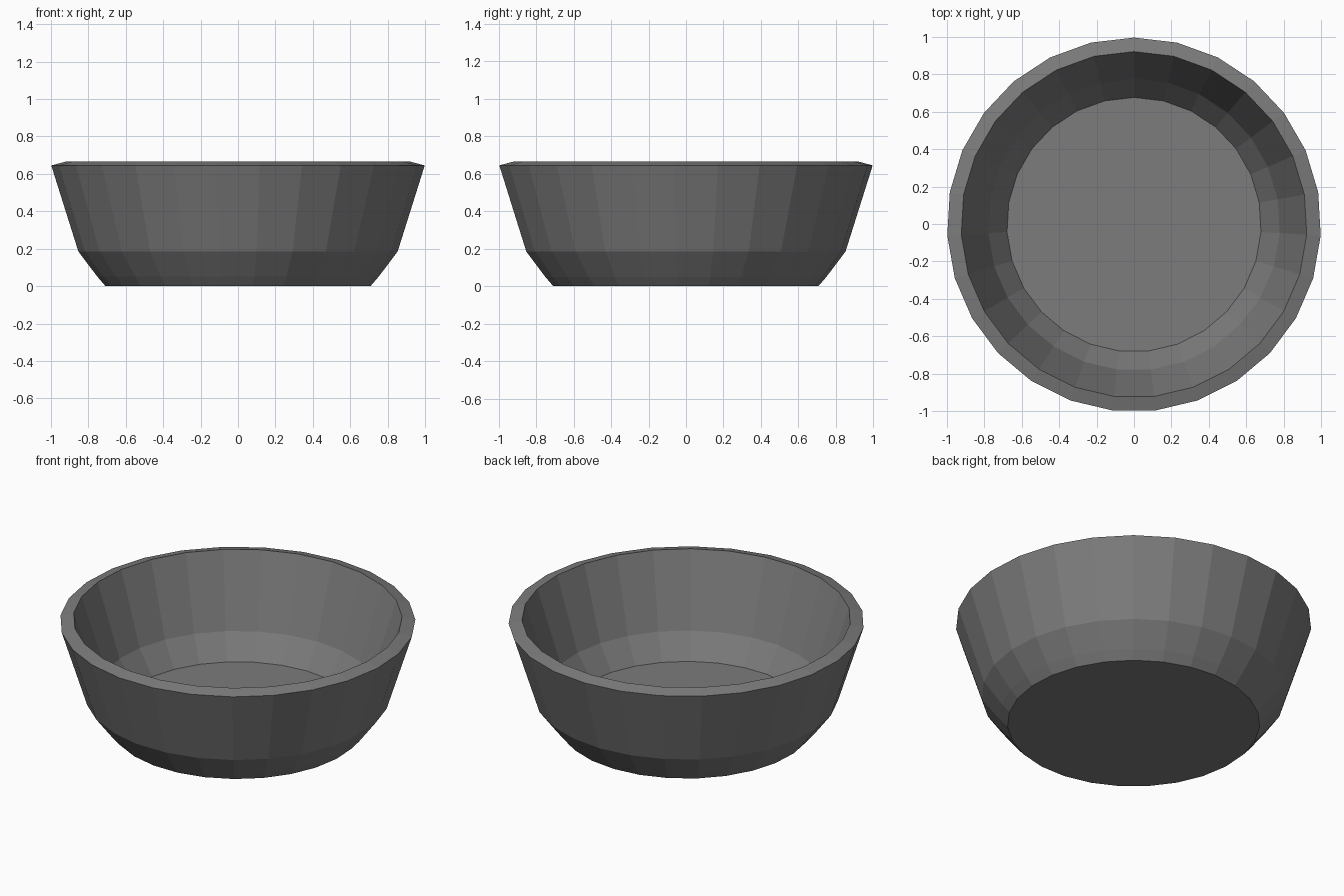
import bpy, bmesh, math

cube = bpy.data.objects.get("Cube")
if cube:
    bpy.data.objects.remove(cube, do_unlink=True)

SIDES = 27
# Outside from base to rim, then inside down to the floor: (radius, height)
PROFILE = [(0.71, 0.0), (0.753, 0.05), (0.855, 0.185), (1.0, 0.645),
           (0.925, 0.665), (0.78, 0.225), (0.68, 0.08)]

# Plain grey
grey = bpy.data.materials.new("dark_grey")
grey.use_nodes = True
colour = (0.2, 0.2, 0.2, 1)
grey.diffuse_color = colour
grey.node_tree.nodes["Principled BSDF"].inputs["Base Color"].default_value = colour

# Bowl: rings of the profile bridged together, closed by base and floor
bm = bmesh.new()
shift = (1 - math.cos(math.pi / SIDES)) / 2
rings = []
for radius, height in PROFILE:
    angles = [math.pi / 2 + math.tau * i / SIDES for i in range(SIDES)]
    rings.append([bm.verts.new((radius * math.cos(a), radius * math.sin(a) - shift, height))
                  for a in angles])
for low, high in zip(rings, rings[1:]):
    for i in range(SIDES):
        j = (i + 1) % SIDES
        bm.faces.new((low[i], low[j], high[j], high[i]))
bm.faces.new(rings[0][::-1])
bm.faces.new(rings[-1])
bmesh.ops.recalc_face_normals(bm, faces=bm.faces)

mesh = bpy.data.meshes.new("bowl")
bm.to_mesh(mesh)
bm.free()
mesh.materials.append(grey)
bowl = bpy.data.objects.new("bowl", mesh)
bpy.context.collection.objects.link(bowl)
